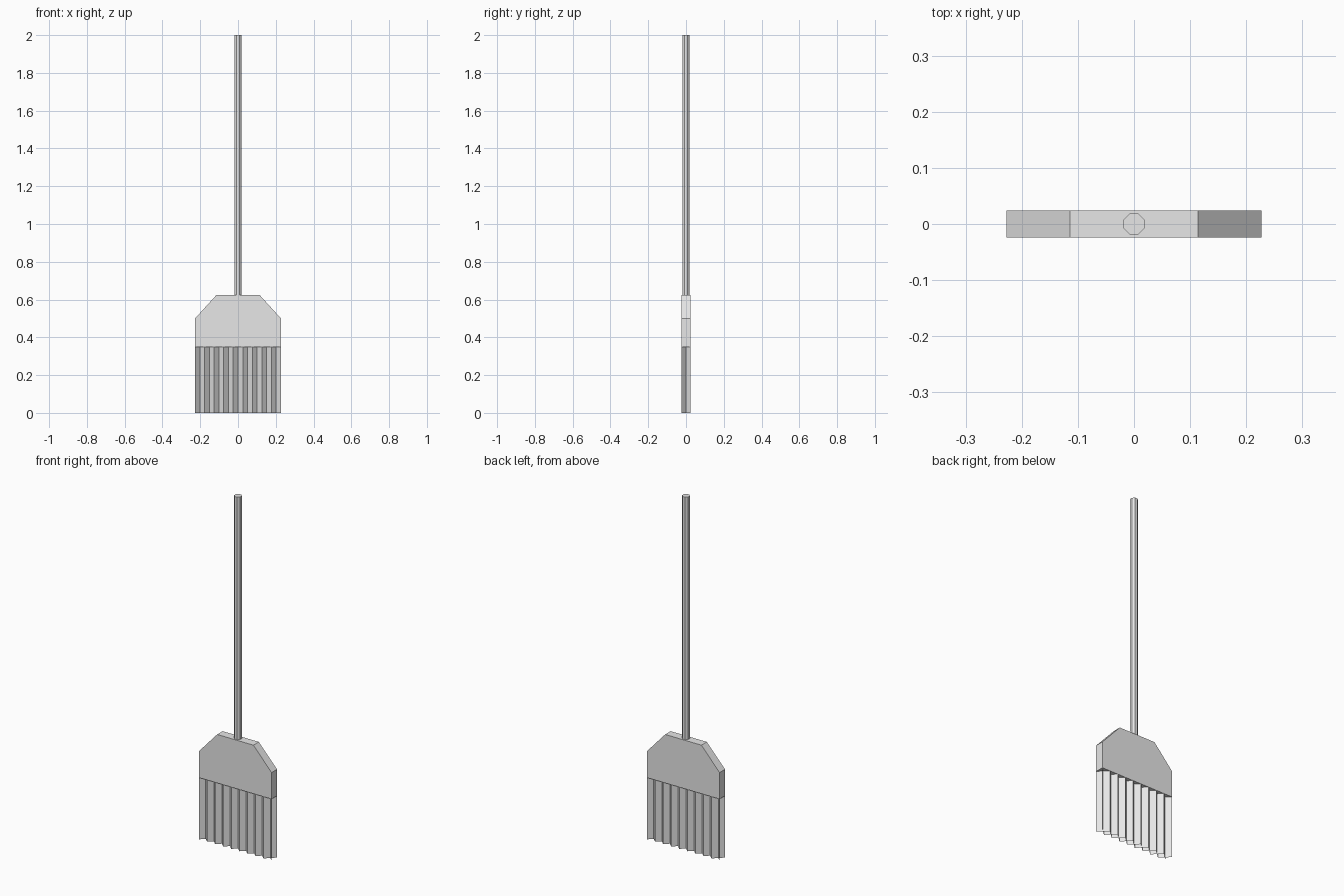
import bpy
import bmesh
from math import radians
from mathutils import Matrix, Vector

cube = bpy.data.objects.get("Cube")
if cube:
    bpy.data.objects.remove(cube, do_unlink=True)

HALF_WIDTH, HALF_DEPTH = 0.2275, 0.0242
BRISTLE_TOP, SHOULDER, HEAD_TOP, HEIGHT = 0.35, 0.5, 0.625, 2.0
BRISTLES = 9

grey = bpy.data.materials.new("light_grey")
grey.use_nodes = True
grey.diffuse_color = (0.8, 0.8, 0.8, 1)
grey.node_tree.nodes["Principled BSDF"].inputs["Base Color"].default_value = (0.8, 0.8, 0.8, 1)


def finish(name, bm):
    mesh = bpy.data.meshes.new(name)
    bm.to_mesh(mesh)
    bm.free()
    mesh.materials.append(grey)
    obj = bpy.data.objects.new(name, mesh)
    bpy.context.collection.objects.link(obj)
    return obj


# Handle: slim octagonal pole with flats facing the axes
bm = bmesh.new()
length = HEIGHT - HEAD_TOP
bmesh.ops.create_cone(
    bm, cap_ends=True, segments=8, radius1=0.0203, radius2=0.0203, depth=length,
    matrix=Matrix.Translation((0, 0, HEAD_TOP + length / 2)) @ Matrix.Rotation(radians(22.5), 4, "Z"))
finish("handle", bm)

# Head: flat block with sloping shoulders, extruded from its front outline
bm = bmesh.new()
right_side = [(HALF_WIDTH, BRISTLE_TOP), (HALF_WIDTH, SHOULDER), (HALF_WIDTH / 2, HEAD_TOP)]
outline = right_side + [(-x, z) for x, z in reversed(right_side)]
front = bm.faces.new([bm.verts.new((x, -HALF_DEPTH, z)) for x, z in outline])
back = bmesh.ops.extrude_face_region(bm, geom=[front])
bmesh.ops.translate(
    bm, vec=Vector((0, 2 * HALF_DEPTH, 0)),
    verts=[v for v in back["geom"] if isinstance(v, bmesh.types.BMVert)])
bmesh.ops.recalc_face_normals(bm, faces=bm.faces)
finish("head", bm)

# Bristles: a row of tufts, each made of two crossed upright sheets
bm = bmesh.new()
step = 2 * HALF_WIDTH / BRISTLES
for i in range(BRISTLES):
    centre = -HALF_WIDTH + step * (i + 0.5)
    for side in (-1, 1):
        dx, dy = step / 2, side * HALF_DEPTH
        corners = [(-dx, -dy, 0), (dx, dy, 0), (dx, dy, BRISTLE_TOP), (-dx, -dy, BRISTLE_TOP)]
        bm.faces.new([bm.verts.new((centre + x, y, z)) for x, y, z in corners])
finish("bristles", bm)
